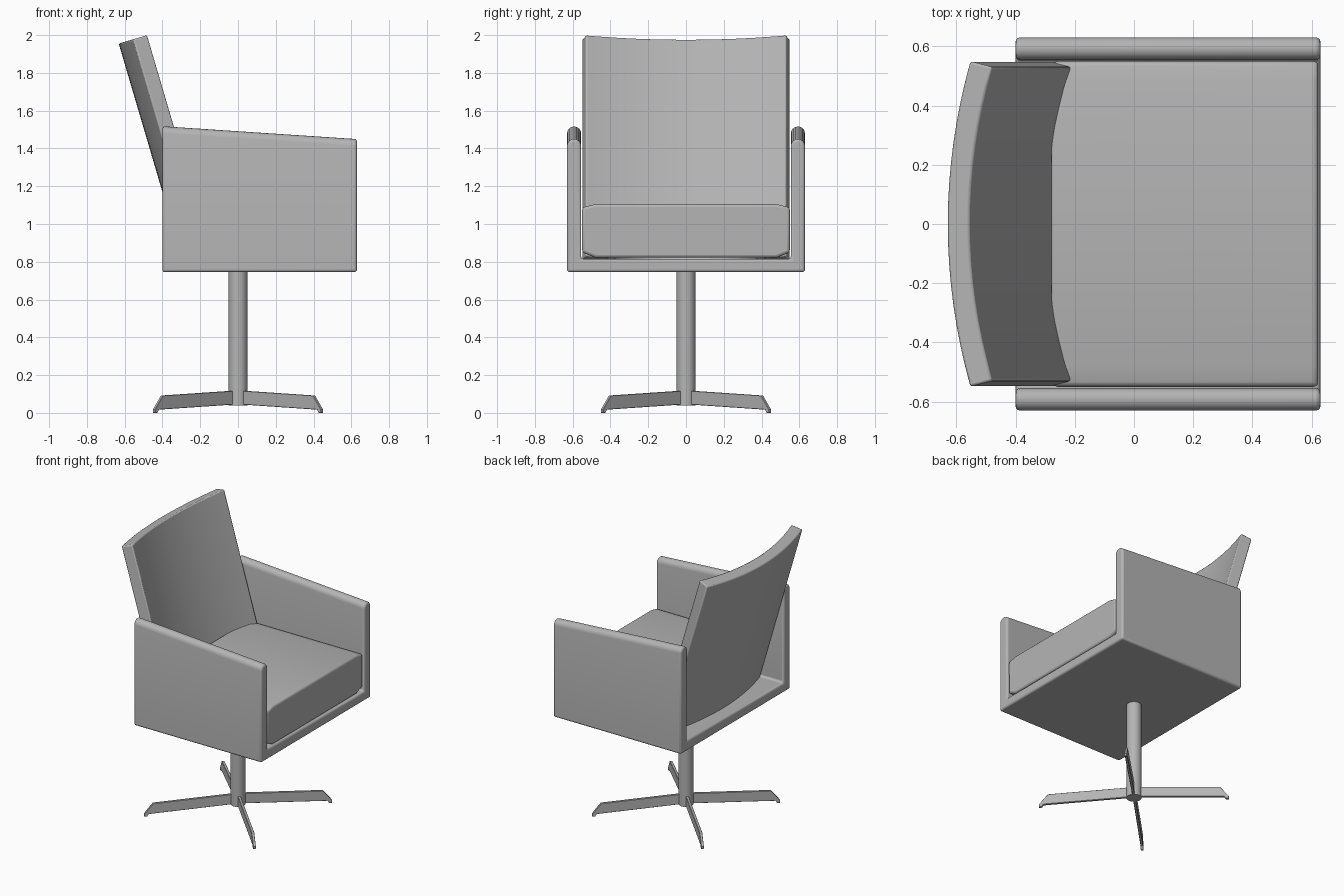
import bpy, bmesh, math
from mathutils import Matrix

if "Cube" in bpy.data.objects:
    bpy.data.objects.remove(bpy.data.objects["Cube"], do_unlink=True)

grey = bpy.data.materials.new("mid grey")
grey.use_nodes = True
COLOUR = (0.46, 0.46, 0.46, 1)
grey.diffuse_color = COLOUR
grey.node_tree.nodes["Principled BSDF"].inputs["Base Color"].default_value = COLOUR


def extrude(name, points, step, bevel=0.0, segments=3):
    """Close a planar outline, extrude it by step and round its sharp edges."""
    bm = bmesh.new()
    face = bm.faces.new([bm.verts.new(p) for p in points])
    moved = bmesh.ops.extrude_face_region(bm, geom=[face])["geom"]
    bmesh.ops.translate(bm, vec=step, verts=[v for v in moved if isinstance(v, bmesh.types.BMVert)])
    bmesh.ops.recalc_face_normals(bm, faces=bm.faces)
    mesh = bpy.data.meshes.new(name)
    bm.to_mesh(mesh)
    bm.free()
    ob = bpy.data.objects.new(name, mesh)
    bpy.context.collection.objects.link(ob)
    mesh.materials.append(grey)
    if bevel:
        mod = ob.modifiers.new("rounded edges", "BEVEL")
        mod.width, mod.segments = bevel, segments
        mod.limit_method, mod.angle_limit = "ANGLE", math.radians(40)
    return ob


def smooth(ob):
    bpy.ops.object.select_all(action="DESELECT")
    ob.select_set(True)
    bpy.context.view_layer.objects.active = ob
    bpy.ops.object.shade_smooth_by_angle(angle=math.radians(40))


def mirrored(half):
    """Complete a half outline of (y, z) points across y = 0."""
    return half + [(-y, z) for y, z in reversed(half)]


# Shell: U-shaped section with rounded arm tops, swept front to back
BACK, FRONT, OUT, INNER = -0.40, 0.63, 0.63, 0.555
mid, rad = (OUT + INNER) / 2, (OUT - INNER) / 2
arm_top = [(mid + rad * math.cos(a), 1.48 + rad * math.sin(a))
           for a in (math.pi * i / 8 for i in range(9))]
section = mirrored([(OUT, 0.745)] + arm_top + [(INNER, 0.815)])
shell = extrude("shell", [(BACK, y, z) for y, z in section], (FRONT - BACK, 0, 0), 0.014)
for v in shell.data.vertices:
    if v.co.z > 1.2 and v.co.x > 0:
        v.co.z -= 0.068
smooth(shell)

# Seat cushion: slab with eased sides, its rear sloping with the backrest
SEAT_TOP, SEAT_REAR, LEAN = 1.105, -0.283, math.radians(16.4)
section = mirrored([(0.48, 0.822), (0.55, 0.85), (0.55, 1.088), (0.48, SEAT_TOP)])
cushion = extrude("seat_cushion", [(SEAT_REAR, y, z) for y, z in section],
                  (0.622 - SEAT_REAR, 0, 0), 0.015)
for v in cushion.data.vertices:
    if v.co.x < 0:
        v.co.x += (SEAT_TOP - v.co.z) * math.tan(LEAN)
smooth(cushion)

# Backrest: curved plate leaning backwards, its ends square to the curve
THICK, SAG, N = 0.078, 0.08, 16


def arc(half_width, offset):
    steps = [2 * k / N - 1 for k in range(N + 1)]
    return [(SAG * (t * t - 1) - offset, half_width * t, 0) for t in steps]


backrest = extrude("backrest", arc(0.53, 0) + arc(0.55, THICK)[::-1], (0, 0, -1.22), 0.008, 2)
backrest.data.transform(Matrix.Translation((-0.48, 0, 2.0)) @ Matrix.Rotation(-LEAN, 4, "Y"))
smooth(backrest)

# Pedestal column
ring = [(0.05 * math.cos(a), 0.05 * math.sin(a), 0.04)
        for a in (math.tau * i / 24 for i in range(24))]
smooth(extrude("column", ring, (0, 0, 0.72)))

# Four thin tapering legs set diagonally, each with a small foot at its tip
leg_side = [(0.02, 0.045), (0.6, 0.017), (0.61, 0), (0.63, 0), (0.63, 0.018), (0.57, 0.092), (0.02, 0.118)]
for i in range(4):
    leg = extrude("leg_%d" % (i + 1), [(x, -0.009, z) for x, z in leg_side], (0, 0.018, 0), 0.002, 1)
    leg.rotation_euler.z = math.radians(45 + 90 * i)
